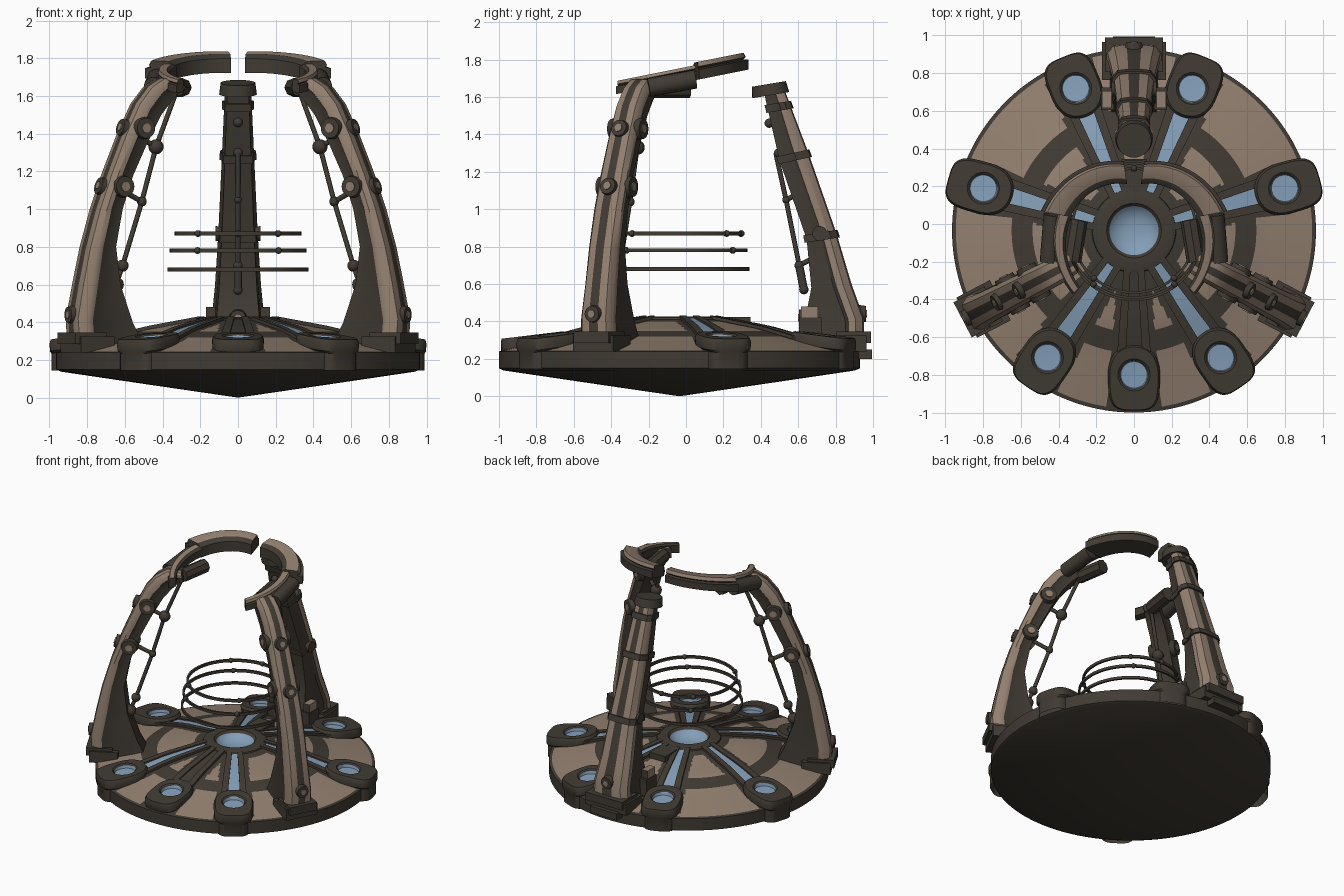
import bpy, bmesh, math
from mathutils import Vector
from math import sin, cos, radians, pi

if "Cube" in bpy.data.objects:
    bpy.data.objects.remove(bpy.data.objects["Cube"])

CY = -0.035                      # centre of the round base in y


def material(name, rgb):
    m = bpy.data.materials.new(name)
    m.diffuse_color = (*rgb, 1)
    m.use_nodes = True
    m.node_tree.nodes["Principled BSDF"].inputs["Base Color"].default_value = m.diffuse_color
    return m


MATS = [material("dark_bronze", (0.052, 0.043, 0.033)),
        material("tan_panel", (0.29, 0.215, 0.16)),
        material("pale_blue", (0.23, 0.345, 0.48))]
DARK, TAN, BLUE = 0, 1, 2


def finish(name, bm, angle=35):
    bmesh.ops.remove_doubles(bm, verts=bm.verts, dist=1e-5)
    bmesh.ops.recalc_face_normals(bm, faces=bm.faces)
    me = bpy.data.meshes.new(name)
    bm.to_mesh(me)
    bm.free()
    for m in MATS:
        me.materials.append(m)
    me.shade_smooth()
    me.set_sharp_from_angle(angle=radians(angle))
    ob = bpy.data.objects.new(name, me)
    bpy.context.collection.objects.link(ob)
    return ob


def skin(name, rings, rule, around=True, along=False, caps=True, angle=35):
    """Skin rings of points; rule(edge index, face centre) gives the colour."""
    bm = bmesh.new()
    vs = [[bm.verts.new(p) for p in r] for r in rings]
    n = len(rings[0])
    for i in range(len(rings) if along else len(rings) - 1):
        a, b = vs[i], vs[(i + 1) % len(rings)]
        for k in range(n if around else n - 1):
            j = (k + 1) % n
            f = bm.faces.new((a[k], a[j], b[j], b[k]))
            f.material_index = rule(k, f.calc_center_median())
    if caps and around and not along:
        bm.faces.new(vs[0])
        bm.faces.new(vs[-1])
    return finish(name, bm, angle)


def P(a, r, u, z):
    """Point at radius r and sideways offset u on the spoke with angle a."""
    return Vector((r * cos(a) - u * sin(a), r * sin(a) + u * cos(a) + CY, z))


def lathe(name, prof, rule, seg=96, closed=False):
    rings = [[P(2 * pi * i / seg, r, 0, z) for r, z in prof] for i in range(seg)]
    return skin(name, rings, rule, around=closed, along=True)


def rod(name, p, q, r1, r2=None, mat=DARK, seg=16):
    p, q = Vector(p), Vector(q)
    bm = bmesh.new()
    bmesh.ops.create_cone(bm, cap_ends=True, segments=seg, radius1=r1,
                          radius2=r1 if r2 is None else r2, depth=(q - p).length)
    rot = (q - p).to_track_quat('Z', 'Y')
    for v in bm.verts:
        v.co = rot @ v.co + (p + q) / 2
    for f in bm.faces:
        f.material_index = mat
    return finish(name, bm)


def ball(name, p, r):
    bm = bmesh.new()
    bmesh.ops.create_uvsphere(bm, u_segments=16, v_segments=10, radius=r)
    bmesh.ops.translate(bm, vec=p, verts=bm.verts)
    return finish(name, bm, 60)


def block(name, a, r0, r1, w, z0, z1, mat=DARK, u=0):
    rings = [[P(a, r, u - w, z0), P(a, r, u + w, z0), P(a, r, u + w, z1), P(a, r, u - w, z1)]
             for r in (r0, r1)]
    return skin(name, rings, lambda k, c: mat)


def disc(name, p, d, r):
    """Round boss with a tan centre."""
    d = d.normalized()
    rod(name, p - d * 0.03, p + d * 0.02, r, r * 0.85, seg=24)
    rod(name + "_centre", p, p + d * 0.026, r * 0.4, mat=TAN)


# ---- base: shallow cone below, domed panelled top
DOME = [(0.965, 0.24), (0.7, 0.305), (0.5, 0.36), (0.2, 0.415)]
# pods: angle, radius, outward reach
PODS = [(15.7, 0.83, 0.193), (67.7, 0.815, 0.18), (112.3, 0.815, 0.18), (164.3, 0.83, 0.193),
        (235.7, 0.815, 0.19), (304.3, 0.815, 0.19), (270, 0.765, 0.19)]


def dome_z(r):
    for (r1, z1), (r0, z0) in zip(DOME, DOME[1:]):
        if r >= r0 or r0 == 0.2:
            return z0 + (z1 - z0) * (r - r0) / (r1 - r0)


def base_rule(k, c):
    """Tan panels, left dark along rings and spokes."""
    x, y = c.x, c.y - CY
    r = math.hypot(x, y)
    if c.z < 0.241 or r < 0.28 or r > 0.94 or 0.54 < r < 0.645:
        return DARK
    for deg, *_ in PODS:
        a = radians(deg)
        if x * cos(a) + y * sin(a) > 0 and abs(y * cos(a) - x * sin(a)) < 0.075 + 0.065 * r:
            return DARK
    return TAN


prof = [(0, 0), (0.5, 0.073), (0.94, 0.138), (0.965, 0.15), (0.965, 0.24)]
prof += [(0.945 - 0.0185 * i, dome_z(0.945 - 0.0185 * i)) for i in range(41)]
prof += [(0.15, 0.36), (0, 0.34)]
lathe("base", prof, base_rule, 240)
lathe("hub", [(0.23, 0.39), (0.22, 0.42), (0.2, 0.427), (0.145, 0.427), (0.13, 0.41),
              (0.1, 0.38), (0.05, 0.367), (0, 0.364)],
      lambda k, c: BLUE if k >= 4 else DARK, 64)

# ---- pods on the rim, with spokes running to the hub
LEVELS = [(0.85, 0.145), (0.85, 0.255), (0.98, 0.268), (1, 0.31), (0.92, 0.33)]
for n, (deg, rc, out) in enumerate(PODS):
    a = radians(deg)
    rings = []
    for i in range(48):
        c, s = cos(2 * pi * i / 48), sin(2 * pi * i / 48)
        e = 0.55 if c > 0 else 0.9
        p = math.copysign(abs(c) ** e, c) * (out if c > 0 else 0.16)
        q = math.copysign(abs(s) ** e, s) * 0.138
        col = [(p * (k if c < 0 else 0.75 + k / 4), q * k, z) for k, z in LEVELS]
        col += [(c * r, s * r, z) for r, z in ((0.085, 0.33), (0.075, 0.322), (0.07, 0.3), (0, 0.297))]
        rings.append([P(a, rc + x, y, z - 0.12 * x * (z > 0.2)) for x, y, z in col])
    skin("pod", rings, lambda k, c: BLUE if k >= 6 else DARK, around=False, along=True)
    mid = DARK if deg == 270 else BLUE
    rings = []
    for i in range(9):
        t = i / 8
        r = 0.2 + (rc - 0.1 - 0.2) * t
        w, b, z = 0.055 + 0.035 * t, 0.018 + 0.026 * t, dome_z(r)
        rings.append([P(a, r, u, z + h) for u, h in (
            (-w, -0.03), (-w, 0.016), (-b, 0.016), (-b, 0.006), (b, 0.006), (b, 0.016), (w, 0.016), (w, -0.03))])
    skin("spoke", rings, lambda k, c: mid if k == 3 else DARK)

# ---- three leaning arms: sections are outer r, z, inner r, z, half width
FRONT = [(0.99, 0.27, 0.6, 0.27, 0.1), (1.0, 0.42, 0.67, 0.4, 0.095), (0.965, 0.6, 0.74, 0.6, 0.088),
         (0.92, 0.8, 0.765, 0.8, 0.085), (0.86, 1.0, 0.725, 1.0, 0.083), (0.785, 1.2, 0.66, 1.18, 0.08),
         (0.70, 1.4, 0.575, 1.35, 0.077), (0.62, 1.56, 0.49, 1.5, 0.075), (0.545, 1.65, 0.43, 1.57, 0.073),
         (0.47, 1.695, 0.39, 1.61, 0.07), (0.37, 1.69, 0.355, 1.62, 0.06)]
BACK = [(0.99, 0.27, 0.6, 0.27, 0.15), (0.985, 0.42, 0.67, 0.4, 0.14), (0.92, 0.6, 0.705, 0.58, 0.122),
        (0.84, 0.87, 0.68, 0.84, 0.105), (0.69, 1.3, 0.535, 1.26, 0.085), (0.565, 1.63, 0.455, 1.61, 0.07)]
# cross-section: sideways fraction, depth fraction from outer face
half = [(0.28, 0.0), (0.75, 0.04), (1, 0.25), (1, 0.46), (0.88, 0.55), (0.82, 1.0)]
CROSS = half + [(-u, t) for u, t in reversed(half)]


def arm(name, deg, secs, discs, bands):
    a = radians(deg)
    out, side = Vector((cos(a), sin(a), 0)), Vector((-sin(a), cos(a), 0))

    def at(z):                   # interpolate the section at a height
        for s, t in zip(secs, secs[1:]):
            if z <= t[1]:
                f = (z - s[1]) / (t[1] - s[1])
                return [x + (y - x) * f for x, y in zip(s, t)]
        return secs[-1]

    def ring(s, grow=0.0):       # the stripes keep their width on deep sections
        ro, zo, ri, zi, w = s
        ro, ri, w = ro + grow, ri - grow, w + grow
        k = min(1, 0.18 / (ro - ri))
        return [P(a, ro + (ri - ro) * t * (k if t < 1 else 1), u * w, zo + (zi - zo) * t) for u, t in CROSS]

    skin(name, [ring(s) for s in secs], lambda k, c: TAN if k in (0, 1, 2, 8, 9, 10) else DARK)
    w = secs[0][4]
    block(name + "_foot", a, 0.8, 1.0, w + 0.02, 0.24, 0.325)
    block(name + "_foot_step", a, 0.84, 1.025, w + 0.005, 0.285, 0.345)
    if secs is BACK:
        block(name + "_foot_lug", a, 0.9, 1.03, w * 0.75, 0.2, 0.25)
    for z in bands:
        skin(name + "_band", [ring(at(z - 0.02), 0.012), ring(at(z + 0.02), 0.012)], lambda k, c: DARK)
    for z in discs:
        s = at(z)
        disc(name + "_outer_disc", P(a, s[0], 0, s[1]), out + Vector((0, 0, 0.3)), 0.052)
        for k in (-1, 1):
            disc(name + "_side_disc", P(a, s[2] + 0.04, k * s[4], z), side * k, 0.063)
    disc(name + "_foot_disc", P(a, at(0.44)[0], 0, 0.44), out, 0.05)
    # thin strut along the inside of the arm
    if secs is BACK:
        nodes = [(0.515, 1.3), (0.57, 1.05), (0.64, 0.7), (0.665, 0.57)]
    else:
        nodes = [(0.37, 1.62), (0.49, 1.33), (0.575, 1.04), (0.69, 0.7), (0.73, 0.6), (0.715, 0.3)]
    pts = [P(a, r, 0, z) for r, z in nodes]
    for i, (p, q) in enumerate(zip(pts, pts[1:])):
        rod(name + "_strut", p, q, 0.022 if secs is BACK and i == 2 else 0.013)
    for p, r in zip(pts[1:], (0.04, 0.026, 0.032, 0.042) if secs is FRONT else (0.02, 0.025, 0.025)):
        ball(name + "_strut_joint", p, r)
    for i in (1, 2):
        rod(name + "_bracket", pts[i], pts[i] + out * 0.12 + Vector((0, 0, 0.06)), 0.014)


arm("right_arm", -27.5, FRONT, (1.12, 1.43), ())
arm("left_arm", 207.5, FRONT, (1.12, 1.43), ())
arm("back_arm", 90, BACK, (), (0.87, 1.3, 1.56))

# back arm: round cap, foot fenders and knobs
B = pi / 2
rod("back_arm_cap", P(B, 0.488, 0, 1.61), P(B, 0.478, 0, 1.67), 0.1, 0.092, seg=32)
for z, r in ((1.3, 0.53), (1.46, 0.48)):
    ball("back_arm_knob", P(B, r, 0, z), 0.025)
disc("back_arm_foot_knob", P(B, 0.66, 0, 0.42), Vector((0, -1, 0)), 0.05)
for k in (-1, 1):
    block("back_fender_base", B, 0.64, 0.76, 0.035, 0.28, 0.42, DARK, k * 0.14)
    block("back_fender", B, 0.65, 0.74, 0.025, 0.42, 0.48, TAN, k * 0.145)
    disc("back_side_knob", P(B, 0.75, k * 0.09, 0.87), Vector((k, 0, 0)), 0.04)
block("back_hub_rib", B, 0.2, 0.38, 0.065, 0.28, 0.425)

# ---- tilted split crown: broad arc and a slim horn on each front arm
crown_z = lambda y: 1.725 + 0.2 * y


def arc(name, sx, a0, a1, out, inn, low, high, steps=16):
    rings = []
    for i in range(steps + 1):
        t = i / steps
        a = radians(a0 + (a1 - a0) * t)
        ro, ri = out[0] + (out[1] - out[0]) * t, inn[0] + (inn[1] - inn[0]) * t
        b = (ro - ri) * 0.22
        ring = []
        for r, h in ((ri, low), (ro, low), (ro, high * 0.15), (ro - b, high * 0.3), (ro - b * 0.6, high * 0.5),
                     (ro - b, high), (ri + b, high), (ri, high * 0.6)):
            p = P(a, r, 0, 0)
            ring.append((sx * p.x, p.y, crown_z(p.y) + h))
        rings.append(ring)
    skin(name, rings, lambda k, c: TAN if k in (4, 5) else DARK)


for sx, side in ((1, "right"), (-1, "left")):
    arc(side + "_crown", sx, 81.5, 12, (0.37, 0.505), (0.25, 0.345), -0.045, 0.05)
    arc(side + "_horn", sx, 14, -46, (0.42, 0.47), (0.335, 0.415), -0.035, 0.035)
    rod(side + "_crown_joint", (sx * 0.33, -0.2, 1.645), (sx * 0.295, 0.02, 1.645), 0.05, seg=8)
    rod(side + "_crown_brace", (sx * 0.45, -0.2, 1.65), (sx * 0.43, 0.05, 1.695), 0.05, 0.05)

# ---- three floating hoops with beads
for z, r, beads in ((0.68, 0.368, ()), (0.78, 0.357, (53, 127, 233, 307)), (0.87, 0.33, (50, 90, 130, 230, 310))):
    lathe("hoop", [(r - 0.008, z - 0.01), (r + 0.006, z - 0.01), (r + 0.006, z + 0.01), (r - 0.008, z + 0.01)],
          lambda k, c: DARK, 64, True)
    for d in beads:
        ball("hoop_bead", P(radians(d), r, 0, z), 0.018)
